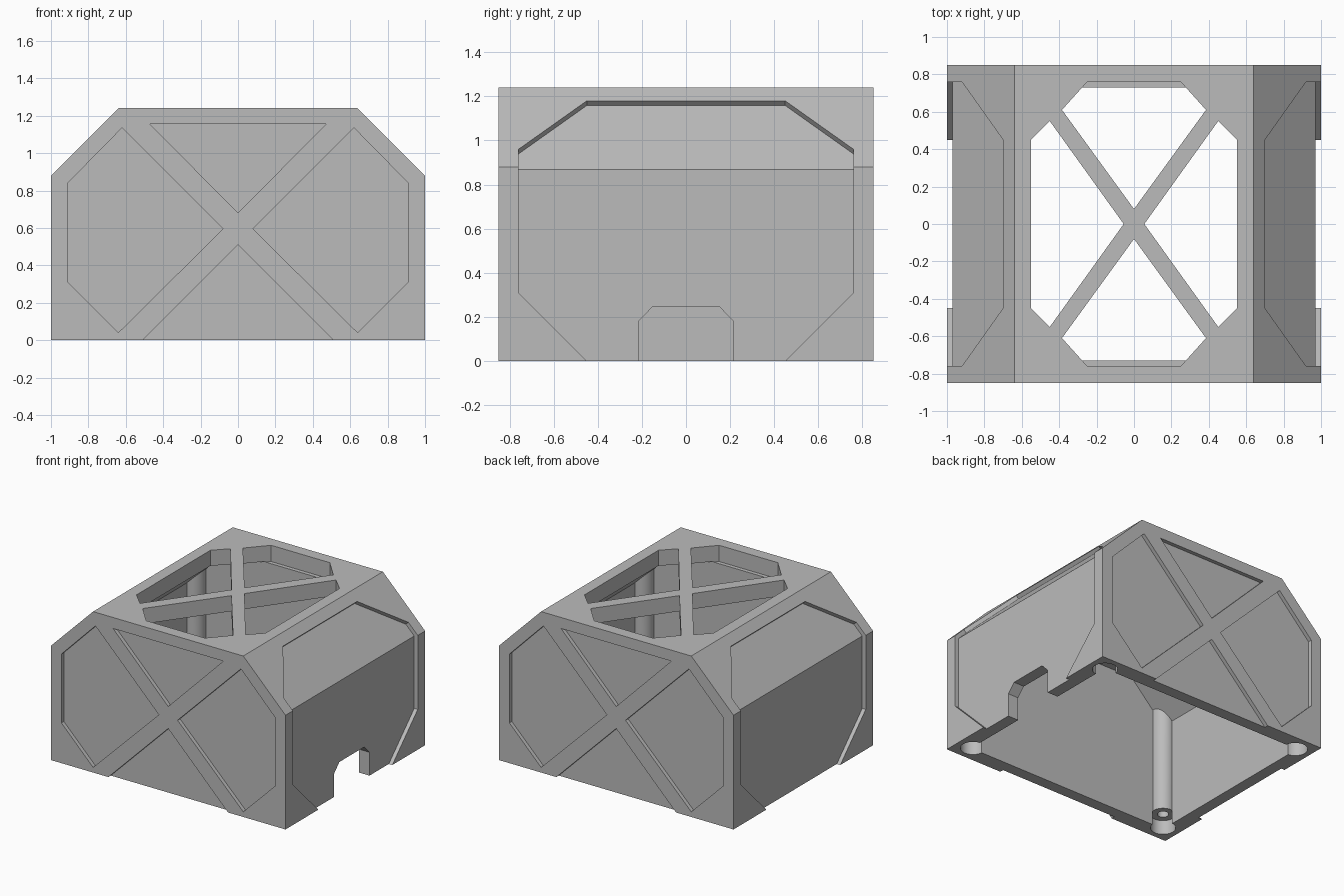
import bpy, bmesh
from mathutils import Vector

cube = bpy.data.objects.get("Cube")
if cube:
    bpy.data.objects.remove(cube, do_unlink=True)

grey = bpy.data.materials.new("plain_grey")
grey.use_nodes = True
grey.diffuse_color = (0.5, 0.5, 0.5, 1)
grey.node_tree.nodes["Principled BSDF"].inputs["Base Color"].default_value = (0.5, 0.5, 0.5, 1)

X, Y, Z = Vector((1, 0, 0)), Vector((0, 1, 0)), Vector((0, 0, 1))
WALL, DEPTH = 0.12, 0.03   # shell thickness, panel recess depth


def make_object(name, bm):
    bmesh.ops.recalc_face_normals(bm, faces=bm.faces)
    mesh = bpy.data.meshes.new(name)
    bm.to_mesh(mesh)
    bm.free()
    mesh.materials.append(grey)
    obj = bpy.data.objects.new(name, mesh)
    bpy.context.collection.objects.link(obj)
    return obj


def prism(name, points, origin, u, v, sweep):
    """Polygon in the u/v plane, swept along a vector."""
    bm = bmesh.new()
    face = bm.faces.new([bm.verts.new(origin + u * a + v * b) for a, b in points])
    result = bmesh.ops.extrude_face_region(bm, geom=[face])
    verts = [e for e in result["geom"] if isinstance(e, bmesh.types.BMVert)]
    bmesh.ops.translate(bm, verts=verts, vec=sweep)
    return make_object(name, bm)


def cylinder(name, x, y, radius, bottom, top, slanted=False):
    bm = bmesh.new()
    bmesh.ops.create_cone(bm, cap_ends=True, segments=40, radius1=radius,
                          radius2=radius, depth=top - bottom)
    bmesh.ops.translate(bm, verts=bm.verts, vec=(x, y, (top + bottom) / 2))
    if slanted:   # end inside the sloped wall
        for vert in bm.verts:
            if vert.co.z > top - 0.01:
                vert.co.z = 1.76 - abs(vert.co.x)
    return make_object(name, bm)


def combine(target, tool, operation="DIFFERENCE"):
    tool.hide_render = True
    mod = target.modifiers.new("bool", "BOOLEAN")
    mod.operation = operation
    mod.solver = "EXACT"
    mod.object = tool
    bpy.context.view_layer.objects.active = target
    bpy.ops.object.modifier_apply(modifier=mod.name)
    bpy.data.objects.remove(tool, do_unlink=True)


def mirrored(half):
    """Close a half outline by mirroring its first coordinate."""
    return half + [(-a, b) for a, b in reversed(half)]


# Hollow shell with sloped shoulders, open underneath
shell = prism("enclosure_shell", mirrored([(1, 0), (1, 0.88), (0.64, 1.24)]),
              Y * -0.85, X, Z, Y * 1.7)
inner = 0.85 - WALL
combine(shell, prism("cavity", mirrored([(0.88, -0.1), (0.88, 0.83), (0.59, 1.12)]),
                     Y * -inner, X, Z, Y * 2 * inner))

# Recessed panels wrapping over each side and shoulder
for s in (1, -1):
    side = mirrored([(0.35, -0.1), (0.45, 0), (0.76, 0.31), (0.76, 0.92)])
    combine(shell, prism("side_panel", side, X * s * (1 - DEPTH), Y, Z, X * s * 0.2))
    normal = Vector((s, 0, 1)).normalized()
    slope = Vector((-s, 0, 1)).normalized()
    shoulder = mirrored([(0.76, -0.1), (0.76, 0.113), (0.45, 0.424)])
    combine(shell, prism("shoulder_panel", shoulder,
                         Vector((s, 0, 0.88)) - normal * DEPTH, Y, slope, normal * 0.2))

# Cross-braced recesses on front and back
side_bay = [(0.91, 0.84), (0.91, 0.31), (0.64, 0.04), (0.08, 0.595), (0.62, 1.135)]
bays = [side_bay, [(-a, b) for a, b in side_bay],
        [(-0.47, 1.155), (0.47, 1.155), (0, 0.68)],
        [(-0.61, -0.1), (0.61, -0.1), (0, 0.51)]]
for s in (1, -1):
    for bay in bays:
        combine(shell, prism("bay", bay, Y * s * (0.85 - DEPTH), X, Z, Y * s * 0.2))

# Cross-braced openings in the roof
for s in (1, -1):
    end = [(-0.25, 0.76), (0.25, 0.76), (0.385, 0.61), (0, 0.08), (-0.385, 0.61)]
    flank = [(0.55, 0.45), (0.55, -0.45), (0.45, -0.55), (0.055, 0), (0.45, 0.55)]
    combine(shell, prism("end_window", [(a, b * s) for a, b in end], Z * 1.115, X, Y, Z * 0.3))
    combine(shell, prism("flank_window", [(a * s, b) for a, b in flank], Z * 1.115, X, Y, Z * 0.3))

# Cable notch in the left wall
combine(shell, prism("notch", mirrored([(0.215, -0.1), (0.215, 0.18), (0.152, 0.245)]),
                     X * 0.8, Y, Z, X * 0.4))

# Corner screw posts with counterbore and screw hole
for sx in (1, -1):
    for sy in (1, -1):
        x, y = sx * 0.87, sy * 0.72
        combine(shell, cylinder("post", x, y, 0.086, 0.05, 0.9, True), "UNION")
        combine(shell, cylinder("counterbore", x, y, 0.089, -0.1, 0.11))
        combine(shell, cylinder("screw_hole", x, y, 0.04, 0.05, 0.5))

bpy.ops.object.select_all(action="DESELECT")
shell.select_set(True)
bpy.context.view_layer.objects.active = shell
bpy.ops.object.shade_smooth_by_angle()
